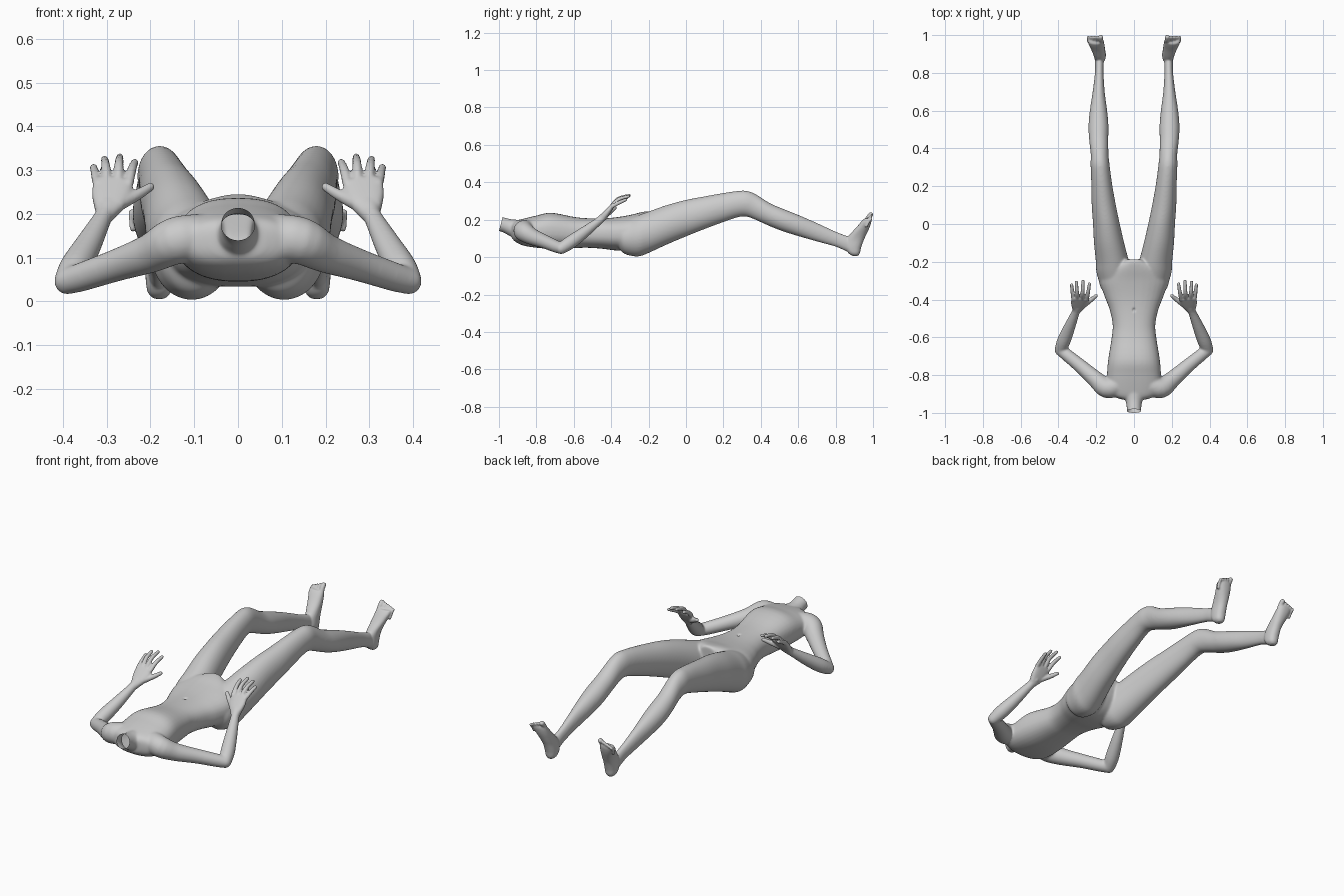
import bpy, bmesh, math
from mathutils import Vector

if "Cube" in bpy.data.objects:
    bpy.data.objects.remove(bpy.data.objects["Cube"])

parts = []


def skin(name, rings):
    """Closed surface through equal-sized rings of points."""
    bm = bmesh.new()
    loops = [[bm.verts.new(p) for p in ring] for ring in rings]
    n = len(loops[0])
    for a, b in zip(loops, loops[1:]):
        for i in range(n):
            bm.faces.new((a[i], a[(i + 1) % n], b[(i + 1) % n], b[i]))
    bm.faces.new(loops[0])
    bm.faces.new(loops[-1])
    bmesh.ops.recalc_face_normals(bm, faces=bm.faces)
    me = bpy.data.meshes.new(name)
    bm.to_mesh(me)
    bm.free()
    ob = bpy.data.objects.new(name, me)
    bpy.context.collection.objects.link(ob)
    parts.append(ob)


def circle(power=2.0, n=32):
    for i in range(n):
        a = 2 * math.pi * i / n
        c, s = math.cos(a), math.sin(a)
        yield (math.copysign(abs(c) ** (2 / power), c), math.copysign(abs(s) ** (2 / power), s))


def catmull(rows, steps=4):
    """Smoothly interpolate rows of numbers."""
    out = []
    for i in range(len(rows) - 1):
        p = [rows[max(0, min(len(rows) - 1, i + k))] for k in (-1, 0, 1, 2)]
        for j in range(steps):
            t = j / steps
            out.append([0.5 * (2 * b + (c - a) * t + (2 * a - 5 * b + 4 * c - d) * t * t
                        + (3 * b - a - 3 * c + d) * t ** 3) for a, b, c, d in zip(*p)])
    return out + [list(rows[-1])]


def loft(name, rows, side=1, axis='y', power=2.0):
    """Rows: position on axis, centre x, half width, low edge, high edge."""
    rings = []
    for t, xc, hw, lo, hi in catmull(rows):
        ring = []
        for c, s in circle(power):
            x, w = side * (xc + hw * c), (lo + hi) / 2 + (hi - lo) / 2 * s
            ring.append((x, t, w) if axis == 'y' else (x, w, t))
        rings.append(ring)
    skin(name, rings)


def tube(name, rows, side=1, power=2.0):
    """Rows: x, y, z, half width, half thickness; rounded ends."""
    rows = catmull(rows)
    pts = [Vector(r[:3]) for r in rows]
    sizes = [r[3:] for r in rows]
    tan = [(pts[min(i + 1, len(pts) - 1)] - pts[max(i - 1, 0)]).normalized() for i in range(len(pts))]
    stations = list(zip(pts, tan, sizes))
    for end, sign in ((0, -1), (-1, 1)):
        p, t, s = stations[end]
        for k in (0.5, 0.85):
            f = math.sqrt(1 - k * k)
            new = (p + t * sign * k * s[1], t, [s[0] * f, s[1] * f])
            if sign < 0:
                stations.insert(0, new)
            else:
                stations.append(new)
    rings = []
    for p, t, s in stations:
        ref = Vector((0, 0, 1)) if abs(t.x) > 0.6 else Vector((1, 0, 0))
        u = (ref - t * ref.dot(t)).normalized()
        v = t.cross(u)
        ring = [p + u * (s[0] * c) + v * (s[1] * d) for c, d in circle(power)]
        rings.append([(side * q.x, q.y, q.z) for q in ring])
    skin(name, rings)


def round_tube(name, rows, side=1):
    tube(name, [(*r, r[3]) for r in rows], side)


# torso and neck
loft("torso", [(-.93, 0, .06, .1, .18), (-.91, 0, .115, .08, .193), (-.87, 0, .142, .062, .205),
               (-.8, 0, .143, .05, .222), (-.72, 0, .137, .045, .237), (-.6, 0, .118, .048, .215),
               (-.53, 0, .113, .05, .208), (-.45, 0, .13, .045, .207), (-.38, 0, .157, .036, .212),
               (-.3, 0, .178, .035, .225), (-.24, 0, .14, .06, .24), (-.2, 0, .07, .11, .246),
               (-.188, 0, .045, .15, .24)], power=2.4)
round_tube("neck", [(0, -.87, .14, .06), (0, -.93, .157, .046), (0, -.97, .171, .039), (0, -1.04, .19, .041)])

for s in (1, -1):
    # leg
    loft("leg", [(-.37, .1, .05, .07, .16), (-.34, .1, .075, .025, .185), (-.3, .102, .085, .008, .205),
                 (-.25, .107, .093, .004, .226), (-.2, .114, .088, .022, .244), (-.1, .132, .08, .068, .279),
                 (0, .146, .071, .11, .306), (.1, .16, .064, .15, .325), (.2, .17, .056, .187, .343),
                 (.27, .176, .052, .211, .353), (.32, .18, .05, .217, .355), (.37, .182, .047, .2, .338),
                 (.45, .187, .051, .164, .288), (.52, .188, .053, .137, .258), (.6, .188, .046, .112, .226),
                 (.7, .187, .032, .083, .183), (.8, .184, .023, .055, .137), (.86, .183, .023, .03, .114),
                 (.89, .182, .018, .03, .1)], s)
    # foot and toes
    loft("foot", [(.006, .18, .012, .892, .918), (.02, .18, .026, .87, .929), (.05, .18, .031, .852, .936),
                  (.09, .182, .031, .856, .95), (.12, .186, .033, .875, .964), (.16, .195, .038, .912, .982),
                  (.19, .202, .041, .937, .991), (.206, .204, .038, .952, .992)], s, 'z', 2.3)
    for i, x in enumerate((.173, .194, .211, .226, .24)):
        r = .0125 if i == 0 else .0095 - .0005 * i
        drop = .006 * i
        round_tube("toe", [(x, .965, .19 - drop, r), (x + .002, .975, .212 - drop, r),
                           (x + .003, .989, .228 - drop, r)], s)

    # arm
    round_tube("upper_arm", [(.09, -.855, .145, .055), (.145, -.868, .138, .054), (.2, -.825, .11, .045),
                             (.28, -.755, .082, .037), (.36, -.69, .055, .033), (.39, -.668, .047, .03)], s)
    round_tube("forearm", [(.39, -.668, .046, .031), (.372, -.62, .078, .036), (.343, -.55, .128, .031),
                           (.31, -.47, .19, .022), (.298, -.44, .217, .021)], s)
    # hand
    tube("palm", [(.302, -.455, .2, .024, .019), (.292, -.425, .235, .042, .017),
                  (.285, -.395, .273, .046, .012)], s, 2.6)
    round_tube("thumb", [(.268, -.43, .225, .016), (.228, -.402, .245, .0125), (.2, -.38, .262, .0095)], s)
    for bx, tx, ty, tz in ((.321, .33, -.322, .307), (.299, .305, -.307, .325),
                           (.274, .27, -.302, .33), (.25, .236, -.317, .318)):
        round_tube("finger", [(bx, -.4, .268, .011), ((bx + tx) / 2, -.362, tz - .018, .0105),
                              (tx, ty, tz, .0085)], s)

# fuse everything into one continuous skin
bpy.ops.object.select_all(action='DESELECT')
for ob in parts:
    ob.select_set(True)
body = parts[0]
bpy.context.view_layer.objects.active = body
bpy.ops.object.join()
body.name = "body"
rm = body.modifiers.new("fuse", 'REMESH')
rm.mode = 'VOXEL'
rm.voxel_size = .0045
bpy.ops.object.modifier_apply(modifier="fuse")

# blend the joints, sparing hands and feet
soft = body.vertex_groups.new(name="soft")
fine = body.vertex_groups.new(name="fine")
for v in body.data.vertices:
    x, y, z = abs(v.co.x), v.co.y, v.co.z
    hand = x > .185 and -.45 < y < -.28 and z > .2
    (fine if hand or y > .86 else soft).add([v.index], 1, 'REPLACE')
for group, count in (("soft", 24), ("fine", 2)):
    sm = body.modifiers.new(group, 'SMOOTH')
    sm.factor, sm.iterations, sm.vertex_group = .5, count, group
    bpy.ops.object.modifier_apply(modifier=group)

# navel dimple and open neck cut
for v in body.data.vertices:
    if v.co.z > .15:
        v.co.z -= .009 * math.exp(-((v.co.x / .007) ** 2 + ((v.co.y + .455) / .009) ** 2))
bm = bmesh.new()
bm.from_mesh(body.data)
bmesh.ops.bisect_plane(bm, geom=bm.verts[:] + bm.edges[:] + bm.faces[:], plane_co=(0, -.99, .177),
                       plane_no=(0, -.966, .258), clear_outer=True)
bm.to_mesh(body.data)
bm.free()
body.data.shade_smooth()
